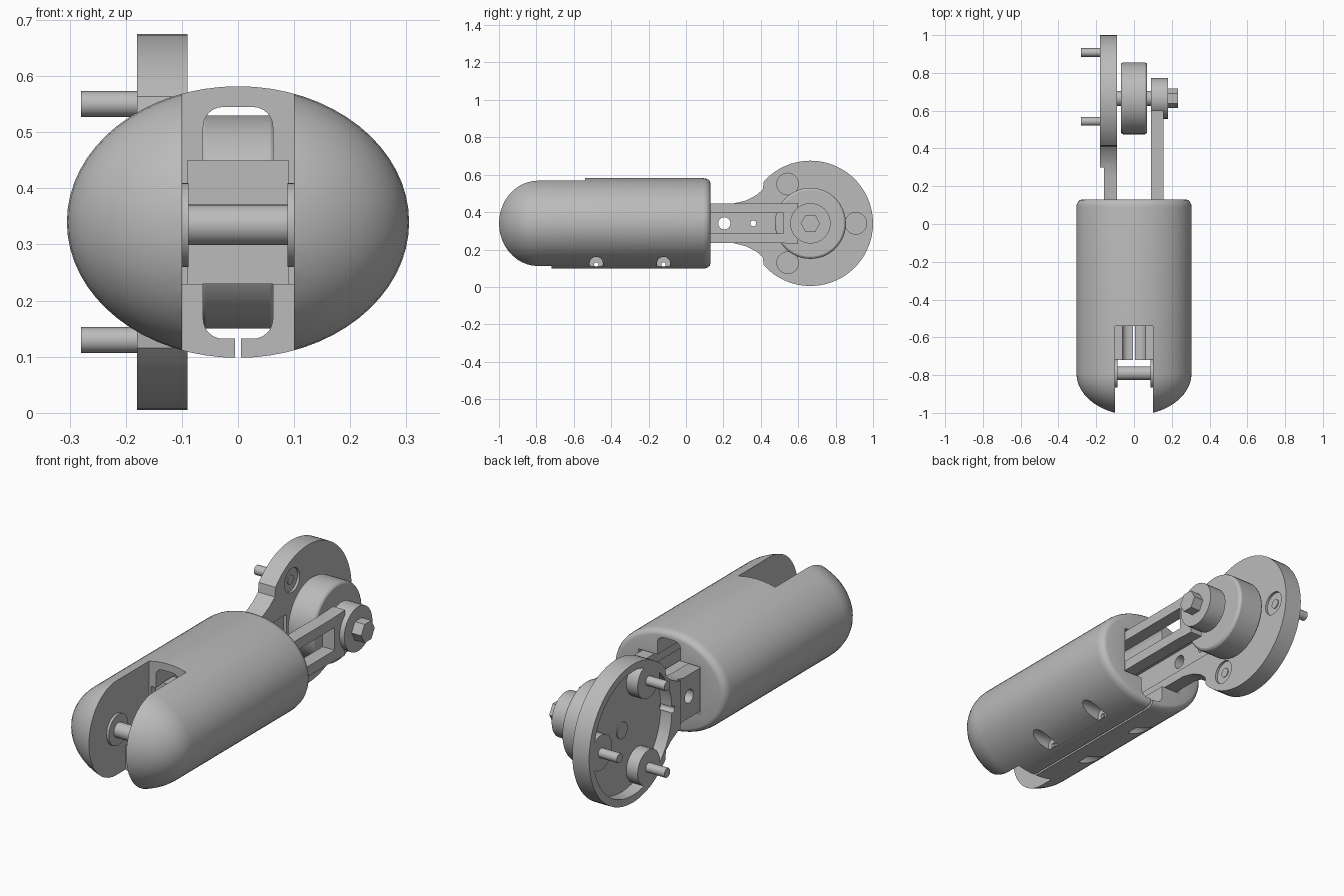
import bpy, bmesh, math
from mathutils import Matrix, Vector

cube = bpy.data.objects.get("Cube")
if cube:
    bpy.data.objects.remove(cube, do_unlink=True)

ZC = 0.34          # height of the long axis
HUB = (0.665, ZC)  # wheel axis in y, z
GREY = (0.5, 0.5, 0.5, 1)
mat = bpy.data.materials.new("grey metal")
mat.use_nodes = True
mat.diffuse_color = GREY
mat.node_tree.nodes["Principled BSDF"].inputs["Base Color"].default_value = GREY


def make(name, bm):
    bmesh.ops.recalc_face_normals(bm, faces=bm.faces)
    me = bpy.data.meshes.new(name)
    bm.to_mesh(me)
    bm.free()
    ob = bpy.data.objects.new(name, me)
    bpy.context.collection.objects.link(ob)
    me.materials.append(mat)
    return ob


def box(name, x0, x1, y0, y1, z0, z1, bevel=0):
    bm = bmesh.new()
    bmesh.ops.create_cube(bm, size=1)
    for v in bm.verts:
        v.co = ((x0 + x1) / 2 + v.co.x * (x1 - x0), (y0 + y1) / 2 + v.co.y * (y1 - y0),
                (z0 + z1) / 2 + v.co.z * (z1 - z0))
    if bevel:  # round only the edges that run along y
        edges = [e for e in bm.edges if abs(e.verts[0].co.y - e.verts[1].co.y) > 0.001]
        bmesh.ops.bevel(bm, geom=edges, offset=bevel, segments=6, affect='EDGES', profile=0.5)
    return make(name, bm)


def prism(name, pts, x0, x1):
    """Extrude a y, z outline along x."""
    bm = bmesh.new()
    face = bm.faces.new([bm.verts.new((x0, y, z)) for y, z in pts])
    out = bmesh.ops.extrude_face_region(bm, geom=[face])
    bmesh.ops.translate(bm, vec=(x1 - x0, 0, 0),
                        verts=[g for g in out["geom"] if isinstance(g, bmesh.types.BMVert)])
    return make(name, bm)


def ring(y, z, r, n=32):
    return [(y + r * math.cos(2 * math.pi * i / n), z + r * math.sin(2 * math.pi * i / n))
            for i in range(n)]


def rod(name, x0, x1, y, z, r, n=32):
    return prism(name, ring(y, z, r, n), x0, x1)


def combine(ob, tool, op='DIFFERENCE'):
    mod = ob.modifiers.new("cut", 'BOOLEAN')
    mod.operation, mod.solver, mod.object = op, 'EXACT', tool
    bpy.context.view_layer.objects.active = ob
    bpy.ops.object.modifier_apply(modifier=mod.name)
    bpy.data.objects.remove(tool, do_unlink=True)


# Body: turned profile, squashed to an oval section, round nose, filleted tail
profile = [(-0.79 - 0.222 * math.cos(a), math.sin(a))
           for a in [math.pi / 2 * i / 12 for i in range(13)]]
profile += [(0.09 + 0.04 * math.sin(a), 0.9 + 0.1 * math.cos(a))
            for a in [math.pi / 2 * i / 4 for i in range(5)]] + [(0.13, 0)]
bm = bmesh.new()
verts = [bm.verts.new((r, y, 0)) for y, r in profile]
edges = [bm.edges.new(p) for p in zip(verts, verts[1:])]
bmesh.ops.spin(bm, geom=verts + edges, cent=(0, 0, 0), axis=(0, 1, 0),
               angle=2 * math.pi, steps=64)
bmesh.ops.remove_doubles(bm, verts=bm.verts, dist=0.0001)
bmesh.ops.transform(bm, verts=bm.verts,
                    matrix=Matrix.Translation(Vector((0, 0, ZC))) @ Matrix.Diagonal((0.305, 1, 0.242, 1)))
body = make("body", bm)

# Fork slot, long tunnel, arm channel and clamping slit
combine(body, box("cut", -0.1, 0.1, -1.1, -0.54, 0.23, 0.7))
combine(body, box("cut", -0.1, 0.1, -1.1, -0.72, 0, 0.3))
combine(body, box("cut", -0.062, 0.062, -0.8, 0.2, 0.132, 0.545, 0.035))
combine(body, box("cut", -0.165, 0.165, -0.5, 0.2, 0.225, 0.455))
combine(body, box("cut", -0.09, 0.09, -0.6, -0.45, 0.23, 0.45))
combine(body, box("cut", -0.005, 0.005, -0.8, 0.2, 0, 0.2))
for y in (-0.48, -0.12):
    for side in (-1, 1):
        combine(body, rod("cut", side * 0.09, side * 0.3, y, 0.125, 0.036, 20))
    combine(body, rod("cut", -0.2, 0.2, y, 0.12, 0.012, 12))

# Front cross pin with washers
rod("front_pin", -0.11, 0.11, -0.79, 0.335, 0.036)
for side, name in ((-1, "right"), (1, "left")):
    rod(name + "_washer", side * 0.088, side * 0.105, -0.79, 0.335, 0.075)

# Crosspiece joining the two arms inside the body
box("arm_crosspiece", -0.16, 0.16, -0.48, -0.4, 0.23, 0.45)

# Right plate: arm that flares into a disk
R = 0.335
upper = [(-0.42, 0.105), (0.25, 0.105), (0.32, 0.122), (0.375, 0.15), (0.41, 0.18)]
arc = [(HUB[0] + R * math.cos(a), R * math.sin(a))
       for a in [math.radians(138 - i * 6) for i in range(47)]]
outline = [(y, ZC + z) for y, z in upper + arc + [(y, -z) for y, z in reversed(upper)]]
plate = prism("right_plate", outline, -0.18, -0.09)
bolts = [(HUB[0] + 0.243 * math.cos(a), ZC + 0.243 * math.sin(a))
         for a in (0, math.radians(120), math.radians(240))]
# Trefoil recess on the outer face
recess = rod("recess", -0.3, -0.12, *HUB, 0.3, 48)
for y, z in bolts:
    combine(recess, rod("cut", -0.4, 0, y, z, 0.085, 24))
combine(plate, recess)
for y, z in bolts:  # shallow seats on the inner face
    combine(plate, rod("cut", -0.102, -0.05, y, z, 0.058, 24))
for y, r in ((0.205, 0.033), (0.36, 0.016)):
    combine(plate, rod("cut", -0.3, 0, y, ZC, r, 16))
combine(plate, box("cut", -0.105, 0, -0.3, 0.5, 0.28, 0.40))
combine(plate, box("cut", -0.3, -0.16, -0.6, 0.3, 0, 0.7))
for i, (y, z) in enumerate(bolts):
    rod("plate_stud_%d" % (i + 1), -0.28, -0.098, y, z, 0.023, 12)

# Left arm: two rails joined by a round boss
arm = prism("left_arm", [(-0.42, 0.235), (0.5, 0.235), (0.6, 0.23), (0.6, 0.45),
                         (0.5, 0.445), (-0.42, 0.445)], 0.09, 0.155)
combine(arm, box("cut", 0, 0.3, -0.36, 0.52, 0.285, 0.395))
combine(arm, rod("boss", 0.09, 0.18, *HUB, 0.108, 32), 'UNION')

# Wheel, axle and hexagonal nut
wheel = rod("wheel", -0.07, 0.07, *HUB, 0.19, 48)
bev = wheel.modifiers.new("edge", 'BEVEL')
bev.width, bev.segments, bev.limit_method = 0.012, 2, 'ANGLE'
bev.angle_limit = math.radians(40)
rod("axle", -0.125, 0.185, *HUB, 0.04)
rod("hex_nut", 0.178, 0.232, *HUB, 0.052, 6)

# Smooth shading with sharp edges kept
bpy.ops.object.select_all(action='DESELECT')
for ob in bpy.context.scene.objects:
    if ob.type == 'MESH':
        ob.select_set(True)
        bpy.context.view_layer.objects.active = ob
bpy.ops.object.shade_smooth_by_angle(angle=math.radians(32))
